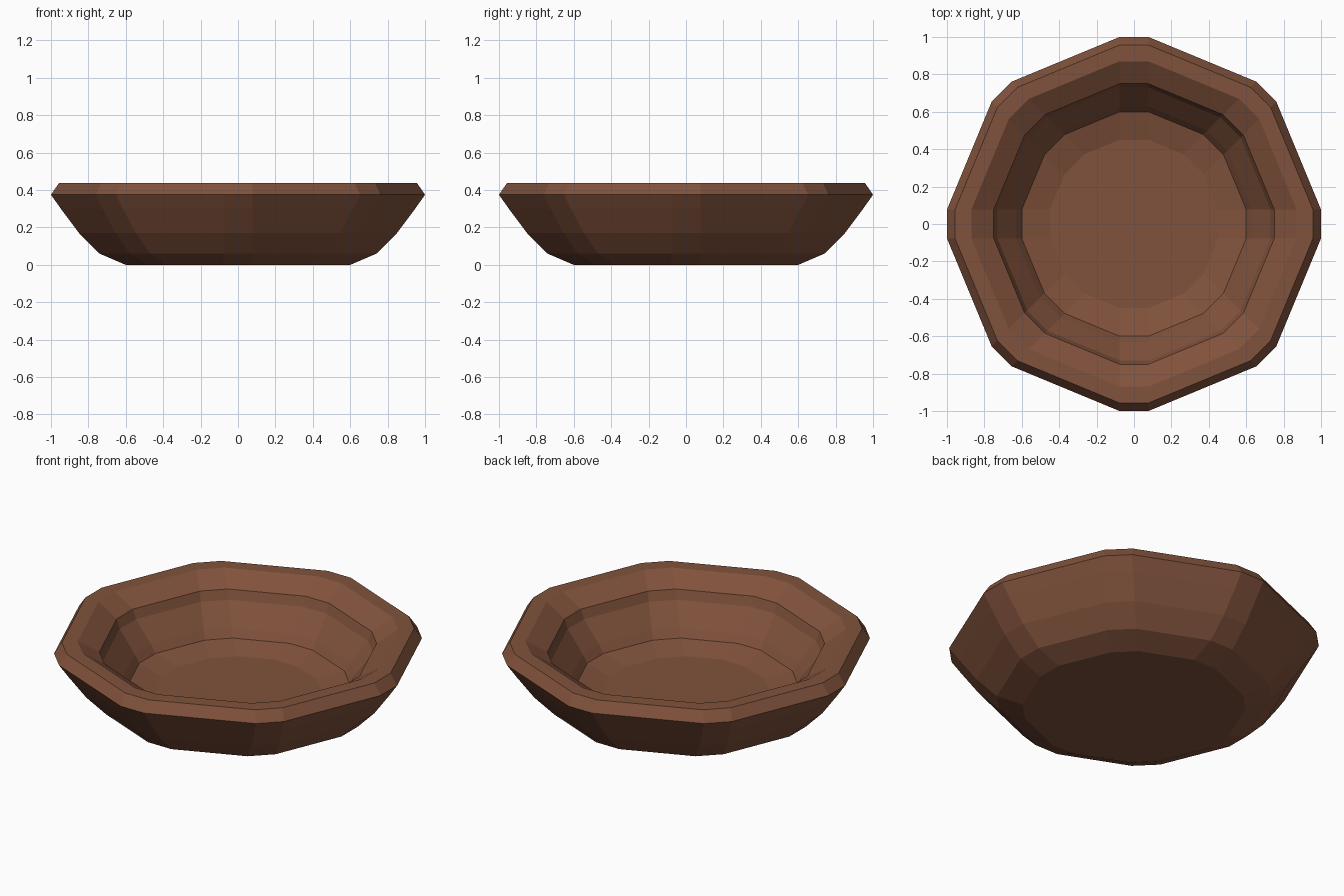
import bpy, bmesh, math

if "Cube" in bpy.data.objects:
    bpy.data.objects.remove(bpy.data.objects["Cube"])

# Profile (radius, height): underside, outer wall, rim, inner wall, floor
PROFILE = [(0.60, 0.0), (0.74, 0.06), (0.85, 0.17), (0.947, 0.30), (1.0, 0.375),
           (0.957, 0.438), (0.87, 0.438), (0.75, 0.365), (0.73, 0.31),
           (0.63, 0.185), (0.60, 0.14), (0.45, 0.10)]
HALF = 0.077  # half width of each bevelled corner


def ring(bm, r, z):
    # Octagon with cut corners: two points either side of each corner
    verts = []
    for k in range(8):
        a = k * math.pi / 4
        for s in (-HALF, HALF):
            verts.append(bm.verts.new((r * math.cos(a) - s * math.sin(a),
                                       r * math.sin(a) + s * math.cos(a), z)))
    return verts


bm = bmesh.new()
rings = [ring(bm, r, z) for r, z in PROFILE]
for a, b in zip(rings, rings[1:]):
    for i in range(16):
        j = (i + 1) % 16
        bm.faces.new((a[i], a[j], b[j], b[i]))
# Base and inner floor
bm.faces.new(rings[0][::-1])
bm.faces.new(rings[-1])
bmesh.ops.recalc_face_normals(bm, faces=bm.faces)

mesh = bpy.data.meshes.new("bowl")
bm.to_mesh(mesh)
bm.free()
bowl = bpy.data.objects.new("bowl", mesh)
bpy.context.collection.objects.link(bowl)

mat = bpy.data.materials.new("brown_wood")
mat.diffuse_color = (0.22, 0.085, 0.045, 1)
mat.use_nodes = True
mat.node_tree.nodes["Principled BSDF"].inputs["Base Color"].default_value = mat.diffuse_color
mesh.materials.append(mat)
